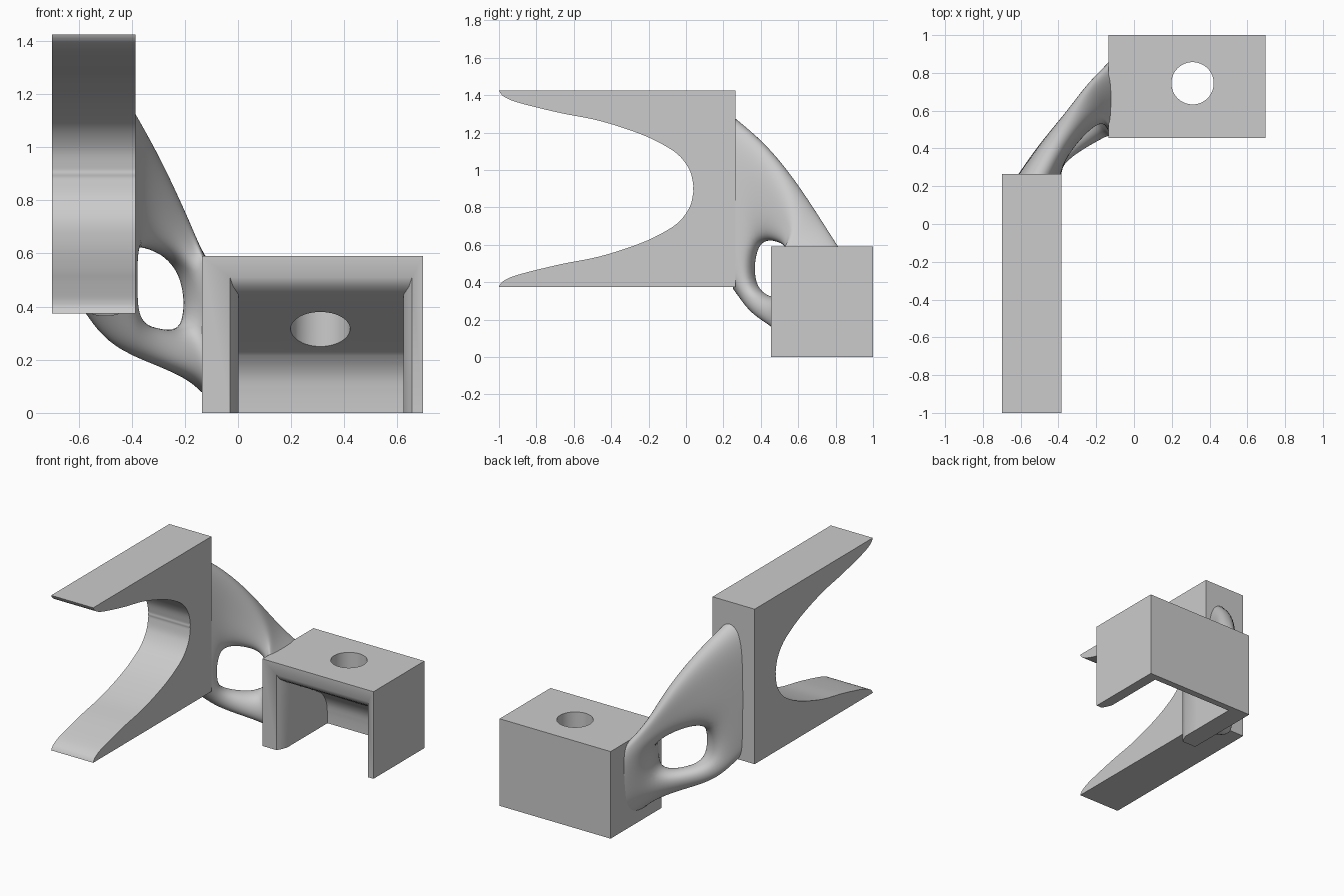
import bpy, bmesh, math
from mathutils import Vector

if "Cube" in bpy.data.objects:
    bpy.data.objects.remove(bpy.data.objects["Cube"])

grey = bpy.data.materials.new("plain_grey")
grey.use_nodes = True
GREY = (0.6, 0.6, 0.6, 1)
grey.diffuse_color = GREY
grey.node_tree.nodes["Principled BSDF"].inputs["Base Color"].default_value = GREY


def finish(name, bm):
    bmesh.ops.recalc_face_normals(bm, faces=bm.faces)
    mesh = bpy.data.meshes.new(name)
    bm.to_mesh(mesh)
    bm.free()
    mesh.materials.append(grey)
    obj = bpy.data.objects.new(name, mesh)
    bpy.context.collection.objects.link(obj)
    return obj


def loft(bm, rings, caps=True, skip=lambda i, k: False):
    """Join closed rings of points with quads."""
    rows = [[bm.verts.new(p) for p in ring] for ring in rings]
    n = len(rows[0])
    for i, (a, b) in enumerate(zip(rows, rows[1:])):
        for k in range(n):
            if not skip(i, k):
                m = (k + 1) % n
                bm.faces.new((a[k], a[m], b[m], b[k]))
    if caps:
        bm.faces.new(rows[0])
        bm.faces.new(rows[-1])
    return rows


def spline(points, steps=6):
    """Smooth curve through the points."""
    p = [Vector(q) for q in points]
    p = [2 * p[0] - p[1]] + p + [2 * p[-1] - p[-2]]
    out = []
    for a, b, c, d in zip(p, p[1:], p[2:], p[3:]):
        for s in range(steps):
            t = s / steps
            out.append(0.5 * (2 * b + (c - a) * t + (2 * a - 5 * b + 4 * c - d) * t * t
                              + (3 * b - a - 3 * c + d) * t ** 3))
    return out + [p[-2]]


def activate(obj):
    bpy.ops.object.select_all(action="DESELECT")
    obj.select_set(True)
    bpy.context.view_layer.objects.active = obj


def smooth(obj, angle=35):
    activate(obj)
    bpy.ops.object.shade_smooth_by_angle(angle=math.radians(angle))


def cut(obj, cutter):
    cutter.hide_render = True
    mod = obj.modifiers.new("cut", "BOOLEAN")
    mod.operation = "DIFFERENCE"
    mod.solver = "EXACT"
    mod.object = cutter
    activate(obj)
    bpy.ops.object.modifier_apply(modifier=mod.name)
    bpy.data.objects.remove(cutter)


# Forked block: half of the jaw curve, mirrored about mid height
MID = 0.9
jaw = spline([(-1, 1.42), (-0.97, 1.39), (-0.89, 1.358), (-0.674, 1.305), (-0.46, 1.262),
              (-0.246, 1.193), (-0.11, 1.128), (-0.03, 1.07), (0.021, 0.995),
              (0.038, 0.925), (0.038, MID)])
half = [(0.265, 1.425), (-1, 1.425)] + [tuple(p) for p in jaw[1:]]
outline = half + [(y, 2 * MID - z) for y, z in reversed(half[:-1])]
bm = bmesh.new()
loft(bm, [[(x, y, z) for y, z in outline] for x in (-0.7, -0.385)])
smooth(finish("forked_block", bm))

# Mounting box, hollow and open at the front and below
bm = bmesh.new()
loft(bm, [[(-0.135, y, 0), (0.697, y, 0), (0.697, y, 0.59), (-0.135, y, 0.59)]
          for y in (0.455, 1.0)])
box = finish("mounting_box", bm)

# Hollow with a sloping roof that rounds into the back wall: (y, roof z, side inset)
roof = [(0.4, 0.51, 0), (0.455, 0.51, 0), (0.475, 0.475, 0.012), (0.52, 0.445, 0.032)]
roof += [(p.x, p.y, 0.032) for p in spline(
    [(0.633, 0.38), (0.857, 0.25), (0.91, 0.205), (0.945, 0.14), (0.955, 0.06)], 4)]
bm = bmesh.new()
loft(bm, [[(-0.03 + s, y, z), (0.655 - s, y, z), (0.655 - s, y, -0.1), (-0.03 + s, y, -0.1)]
          for y, z, s in roof])
cut(box, finish("hollow_cutter", bm))

# Bolt hole through the roof
bm = bmesh.new()
circle = [(0.31 + 0.112 * math.cos(a), 0.745 + 0.112 * math.sin(a))
          for a in (math.tau * i / 48 for i in range(48))]
loft(bm, [[(x, y, z) for x, y in circle] for z in (0.12, 0.7)])
cut(box, finish("bolt_hole_cutter", bm))
smooth(box, 30)

# Organic web: bottom point, top point, hole bottom, hole top, half thickness
columns = [
    ((-0.50, 0.25, 0.36), (-0.52, 0.25, 1.30), 0.50, 0.64, 0.115),
    ((-0.45, 0.34, 0.24), (-0.42, 0.42, 1.16), 0.37, 0.63, 0.085),
    ((-0.32, 0.43, 0.18), (-0.30, 0.58, 0.95), 0.32, 0.61, 0.075),
    ((-0.18, 0.53, 0.12), (-0.20, 0.69, 0.72), 0.31, 0.54, 0.11),
    ((-0.12, 0.66, 0.05), (-0.12, 0.67, 0.59), 0.28, 0.42, 0.21),
]
rings = []
for i, (low, high, hole_low, hole_high, thick) in enumerate(columns):
    low, high = Vector(low), Vector(high)
    turn = math.pi / 2 * i / (len(columns) - 1)
    side = Vector((math.cos(turn), -math.sin(turn), 0)) * thick
    levels = [low.z, hole_low, hole_high, (hole_high + high.z) / 2, high.z]
    centre = [low.lerp(high, (z - low.z) / (high.z - low.z)) for z in levels]
    width = (0.9, 1, 1, 0.95, 0.75)
    rings.append([c + side * w for c, w in zip(centre, width)]
                 + [c - side * w for c, w in reversed(list(zip(centre, width)))])
bm = bmesh.new()
rows = loft(bm, rings, False, lambda i, k: i in (1, 2) and k in (1, 7))
# Inner walls of the web opening
for a, b in ((rows[1], rows[2]), (rows[2], rows[3])):
    for front, back in ((1, 8), (2, 7)):
        bm.faces.new((a[front], b[front], b[back], a[back]))
for r in (rows[1], rows[3]):
    bm.faces.new((r[1], r[2], r[7], r[8]))
web = finish("organic_web", bm)
mod = web.modifiers.new("rounding", "SUBSURF")
mod.levels = mod.render_levels = 3
smooth(web, 180)
